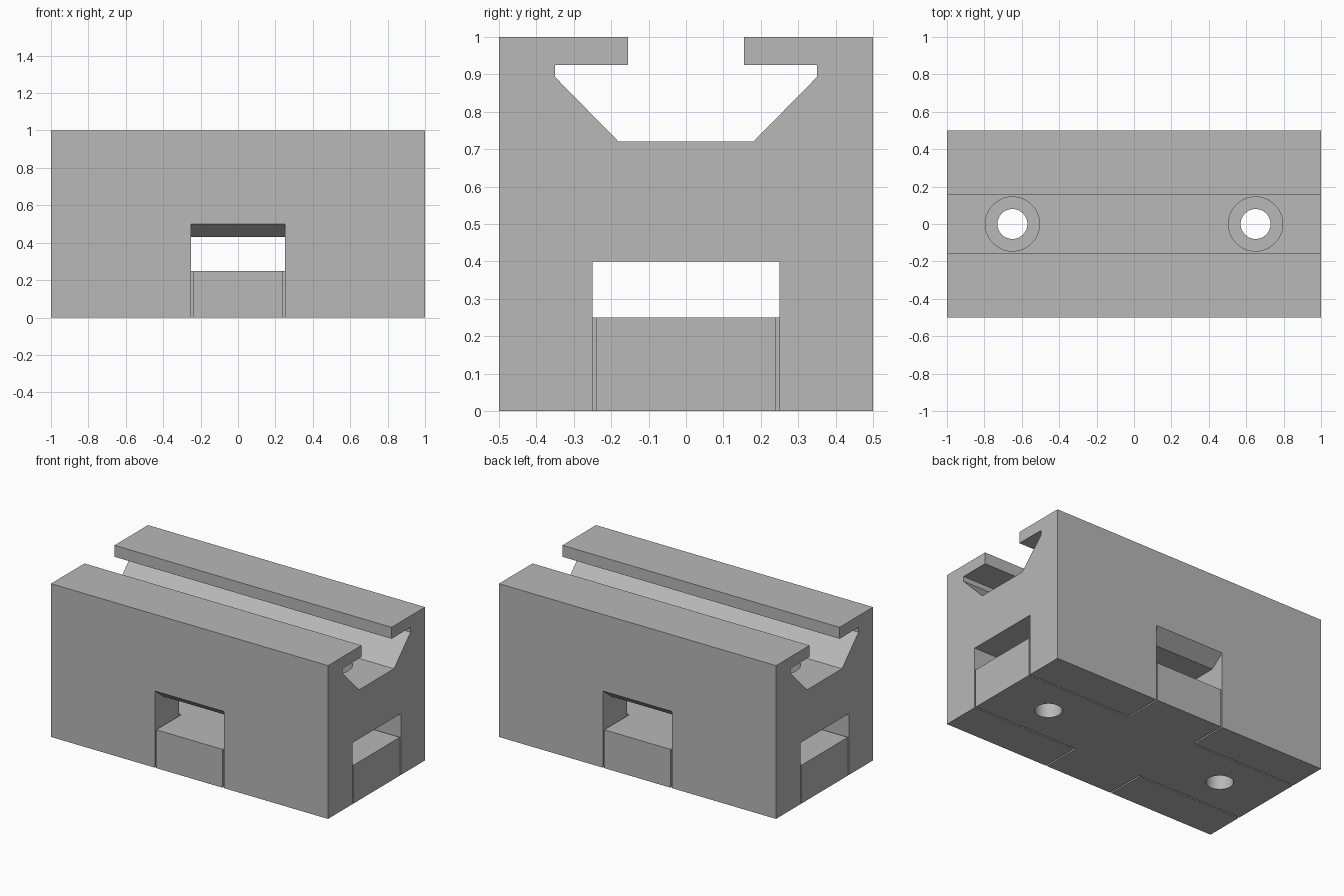
import bpy
import bmesh
from mathutils import Matrix, Vector

old = bpy.data.objects.get("Cube")
if old:
    bpy.data.objects.remove(old, do_unlink=True)

grey = bpy.data.materials.new("plain grey")
grey.use_nodes = True
grey.diffuse_color = (0.48, 0.48, 0.48, 1)
grey.node_tree.nodes["Principled BSDF"].inputs["Base Color"].default_value = (0.48, 0.48, 0.48, 1)


def finish(name, bm):
    bmesh.ops.recalc_face_normals(bm, faces=bm.faces)
    mesh = bpy.data.meshes.new(name)
    bm.to_mesh(mesh)
    bm.free()
    mesh.materials.append(grey)
    obj = bpy.data.objects.new(name, mesh)
    bpy.context.collection.objects.link(obj)
    return obj


def prism(name, outline, half, place):
    """Extrude a 2D outline from -half to half; place maps (u, v, w) to xyz."""
    bm = bmesh.new()
    face = bm.faces.new([bm.verts.new(place(u, v, -half)) for u, v in outline])
    ext = bmesh.ops.extrude_face_region(bm, geom=[face])["geom"]
    shift = Vector(place(0, 0, half)) - Vector(place(0, 0, -half))
    bmesh.ops.translate(bm, vec=shift, verts=[e for e in ext if isinstance(e, bmesh.types.BMVert)])
    return finish(name, bm)


def along_x(u, v, w):
    return (w, u, v)


def mirrored(half_outline):
    return half_outline + [(-u, v) for u, v in reversed(half_outline)]


def cylinder(name, x, radius, low, high):
    bm = bmesh.new()
    bmesh.ops.create_cone(bm, cap_ends=True, segments=48, radius1=radius, radius2=radius,
                          depth=high - low, matrix=Matrix.Translation((x, 0, (low + high) / 2)))
    return finish(name, bm)


def cut(target, cutters):
    bpy.context.view_layer.objects.active = target
    for cutter in cutters:
        cutter.hide_render = True
        mod = target.modifiers.new("cut", "BOOLEAN")
        mod.operation = "DIFFERENCE"
        mod.solver = "EXACT"
        mod.object = cutter
        bpy.ops.object.modifier_apply(modifier=mod.name)


def smooth(obj):
    bpy.ops.object.select_all(action="DESELECT")
    obj.select_set(True)
    bpy.context.view_layer.objects.active = obj
    bpy.ops.object.shade_smooth_by_angle()


# Block with the undercut rail slot along its top
body = prism("block", mirrored([(0.5, 0), (0.5, 1), (0.155, 1), (0.155, 0.925), (0.35, 0.925),
                                (0.35, 0.893), (0.18, 0.72)]), 1, along_x)

# Crossing tunnels, the short one flaring upward at both mouths
long_tunnel = prism("long_tunnel_cutter", mirrored([(0.25, -0.1), (0.25, 0.4)]), 1.1, along_x)
short_tunnel = prism("short_tunnel_cutter", mirrored([(0.6, -0.1), (0.6, 0.5), (0.5, 0.5), (0.41, 0.43)]),
                     0.25, along_x)

# Bolt holes with wide pockets for the heads in the slot floor
holes, pockets = [], []
for x in (-0.65, 0.65):
    holes.append(cylinder("bolt_hole_cutter", x, 0.08, -0.1, 0.9))
    pockets.append(cylinder("bolt_pocket_cutter", x, 0.145, 0.58, 0.8))
cut(body, [long_tunnel, short_tunnel] + holes + pockets)

# Cross-shaped insert, with a thin gap to the block
a = 0.24
cross = prism("cross_insert", [(1, -a), (1, a), (a, a), (a, 0.5), (-a, 0.5), (-a, a),
                               (-1, a), (-1, -a), (-a, -a), (-a, -0.5), (a, -0.5), (a, -a)],
              0.125, lambda u, v, w: (u, v, w + 0.125))
cut(cross, holes)

for helper in [long_tunnel, short_tunnel] + holes + pockets:
    bpy.data.objects.remove(helper, do_unlink=True)
for part in (body, cross):
    smooth(part)
